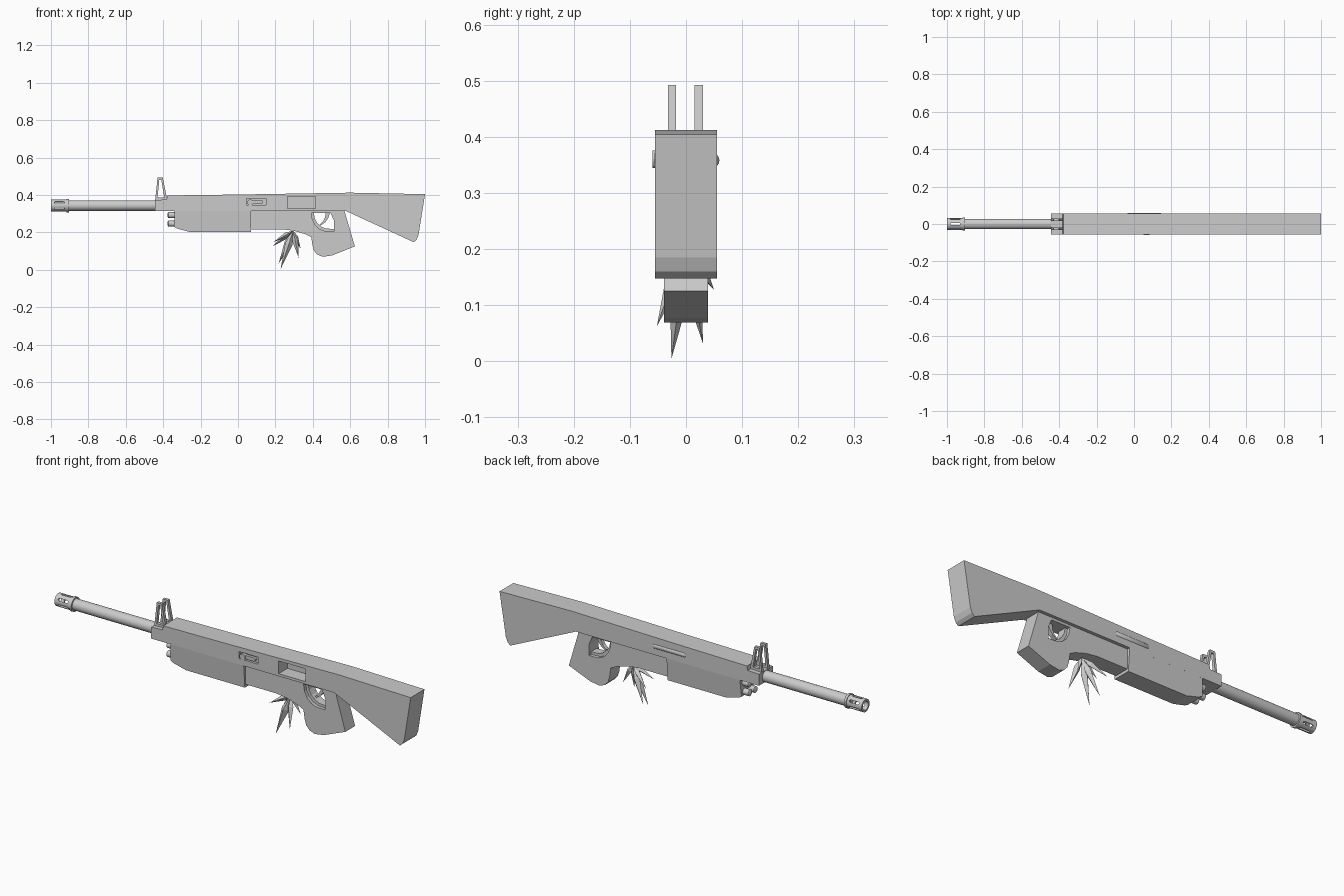
import bpy, bmesh, math
from mathutils import Vector

if "Cube" in bpy.data.objects:
    bpy.data.objects.remove(bpy.data.objects["Cube"])


def finish(name, bm, smooth=False):
    bmesh.ops.recalc_face_normals(bm, faces=bm.faces)
    me = bpy.data.meshes.new(name)
    bm.to_mesh(me)
    bm.free()
    ob = bpy.data.objects.new(name, me)
    bpy.context.collection.objects.link(ob)
    if smooth:
        select(ob)
        bpy.ops.object.shade_smooth_by_angle(angle=math.radians(35))
    return ob


def select(ob):
    bpy.ops.object.select_all(action='DESELECT')
    ob.select_set(True)
    bpy.context.view_layer.objects.active = ob


def prism(name, pts, y0, y1, taper=None):
    """Extrude an (x, z) profile from y0 to y1; taper(z) scales the width."""
    bm = bmesh.new()
    rows = []
    for y in (y0, y1):
        rows.append([bm.verts.new((x, y * (taper(z) if taper else 1), z)) for x, z in pts])
    n = len(pts)
    bm.faces.new(rows[0])
    bm.faces.new(rows[1])
    for i in range(n):
        j = (i + 1) % n
        bm.faces.new((rows[0][i], rows[0][j], rows[1][j], rows[1][i]))
    return finish(name, bm)


def lathe_x(name, prof, y, z, n=24, closed=False):
    """Revolve (x, radius) points about an axis along x."""
    bm = bmesh.new()
    rings = [[bm.verts.new((x, y + r * math.cos(2 * math.pi * k / n),
                            z + r * math.sin(2 * math.pi * k / n))) for k in range(n)]
             for x, r in prof]
    pairs = list(zip(rings, rings[1:]))
    if closed:
        pairs.append((rings[-1], rings[0]))
    else:
        bm.faces.new(rings[0])
        bm.faces.new(rings[-1])
    for a, b in pairs:
        for k in range(n):
            m = (k + 1) % n
            bm.faces.new((a[k], a[m], b[m], b[k]))
    return finish(name, bm, True)


def cut(ob, cutter):
    m = ob.modifiers.new("cut", 'BOOLEAN')
    m.operation, m.solver, m.object = 'DIFFERENCE', 'EXACT', cutter
    select(ob)
    bpy.ops.object.modifier_apply(modifier=m.name)
    bpy.data.objects.remove(cutter)


def rect(x0, x1, z0, z1):
    return [(x0, z0), (x1, z0), (x1, z1), (x0, z1)]


def capsule(x0, x1, zc, r, n=8):
    """Rounded slot outline."""
    out = []
    for k in range(n + 1):
        a = math.pi / 2 + math.pi * k / n
        out.append((x0 + r + r * math.cos(a), zc + r * math.sin(a)))
    for k in range(n + 1):
        a = -math.pi / 2 + math.pi * k / n
        out.append((x1 - r + r * math.cos(a), zc + r * math.sin(a)))
    return out


# Body and stock with ejection port and selector slot
body = prism("body_and_stock", [
    (-0.445, 0.315), (-0.445, 0.373), (-0.382, 0.375), (-0.378, 0.397), (0.0, 0.402),
    (0.6, 0.412), (1.0, 0.404), (0.965, 0.185), (0.955, 0.16), (0.94, 0.147),
    (0.575, 0.315)], -0.055, 0.055)
cut(body, prism("port_cutter", rect(0.265, 0.415, 0.328, 0.392), -0.1, 0.015))
cut(body, prism("slot_cutter", rect(0.045, 0.15, 0.345, 0.38), -0.1, -0.043))

# Selector lever and knob in the slot
prism("selector_lever", capsule(0.055, 0.135, 0.362, 0.009), -0.056, -0.04)
prism("selector_knob", capsule(0.05, 0.082, 0.36, 0.0155), -0.06, -0.04)

# Rounded rail on the far side
lathe_x("side_rail", [(-0.04, 0.009), (-0.032, 0.014), (0.142, 0.014), (0.15, 0.009)],
        0.0455, 0.358, 16)

# Forend narrowing to its underside
prism("forend", [(-0.338, 0.316), (-0.343, 0.23), (-0.325, 0.22), (-0.258, 0.202),
                 (0.07, 0.202), (0.07, 0.316)], -0.055, 0.055,
      lambda z: 1 - (0.316 - z) * 1.5)

# Tubes on the forend nose
for i, y in enumerate((-0.022, 0.022)):
    for j, z in enumerate((0.292, 0.247)):
        lathe_x(f"nose_tube_{i}{j}", [(-0.376, 0.01), (-0.372, 0.016), (-0.33, 0.016)], y, z, 16)

# Receiver and grip with trigger opening
grip = prism("receiver_and_grip", [
    (0.065, 0.318), (0.065, 0.216), (0.24, 0.216), (0.30, 0.208), (0.36, 0.19),
    (0.392, 0.174), (0.398, 0.13), (0.407, 0.1), (0.425, 0.08), (0.455, 0.069),
    (0.505, 0.077), (0.625, 0.125), (0.568, 0.318)], -0.039, 0.039)
cut(grip, prism("trigger_cutter", [
    (0.392, 0.303), (0.398, 0.268), (0.412, 0.24), (0.435, 0.218), (0.462, 0.207),
    (0.513, 0.205), (0.514, 0.26), (0.495, 0.303)], -0.1, 0.1))

# Trigger guard band and curved trigger
prism("trigger_guard", [
    (0.39, 0.303), (0.396, 0.268), (0.41, 0.24), (0.434, 0.217), (0.462, 0.205),
    (0.515, 0.203), (0.515, 0.218), (0.468, 0.22), (0.445, 0.231), (0.424, 0.25),
    (0.411, 0.273), (0.405, 0.303)], -0.022, 0.022)
prism("trigger", [(0.468, 0.306), (0.492, 0.306), (0.482, 0.275), (0.466, 0.253),
                  (0.442, 0.237), (0.438, 0.243), (0.456, 0.26), (0.466, 0.28)], -0.01, 0.01)

# Spike cluster: four-sided shards with a narrow root
ROOT = Vector((0.295, 0.0, 0.208))
TIPS = [(0.228, -0.026, 0.004), (0.217, 0.03, 0.032), (0.325, -0.052, 0.062),
        (0.187, 0.05, 0.127), (0.335, 0.022, 0.112), (0.19, -0.02, 0.148)]
for i, tip in enumerate(TIPS):
    tip = Vector(tip)
    d = (tip - ROOT).normalized()
    u = d.cross(Vector((0, 1, 0))).normalized()
    v = d.cross(u)
    mid = ROOT.lerp(tip, 0.35)
    r = 0.07 * (tip - ROOT).length + 0.005
    bm = bmesh.new()
    a, b = bm.verts.new(ROOT), bm.verts.new(tip)
    ring = [bm.verts.new(mid + r * w) for w in (u, v, -u, -v)]
    for k in range(4):
        p, q = ring[k], ring[(k + 1) % 4]
        bm.faces.new((a, p, q))
        bm.faces.new((b, q, p))
    finish(f"spike_{i}", bm)

# Barrel and collar
BZ = 0.343
lathe_x("barrel", [(-0.91, 0.028), (-0.44, 0.028)], 0, BZ, 32)
lathe_x("muzzle_collar", [(-0.916, 0.03), (-0.916, 0.036), (-0.904, 0.036), (-0.904, 0.03)],
        0, BZ, 32)

# Hollow slotted muzzle
muzzle = lathe_x("muzzle", [(-1.0, 0.022), (-1.0, 0.032), (-0.905, 0.032), (-0.905, 0.022)],
                 0, BZ, 32, closed=True)
for k in range(6):
    a = math.pi / 6 + k * math.pi / 3
    c = prism("slot_cutter", capsule(-0.982, -0.928, 0, 0.006), 0.012, 0.05)
    c.rotation_euler = (a, 0, 0)
    c.location = (0, 0, BZ)
    bpy.context.view_layer.update()
    cut(muzzle, c)

# Twin front sight frames
for i, y in enumerate((-0.025, 0.023)):
    s = prism(f"front_sight_{i}", [(-0.443, 0.372), (-0.43, 0.492), (-0.402, 0.492),
                                   (-0.378, 0.372)], y - 0.0075, y + 0.0075)
    cut(s, prism("sight_cutter", [(-0.43, 0.386), (-0.421, 0.48), (-0.41, 0.48),
                                  (-0.394, 0.386)], y - 0.1, y + 0.1))
